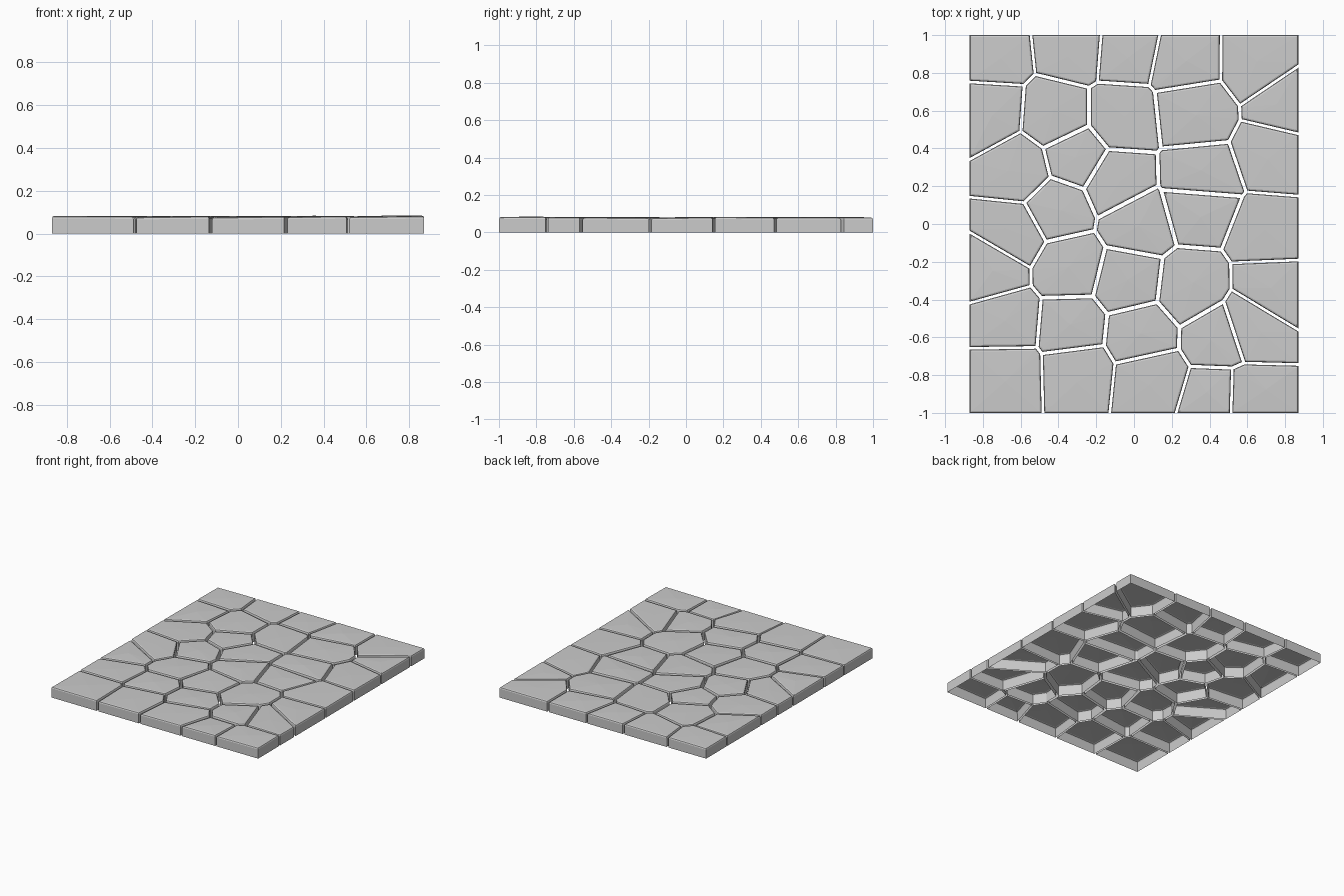
import bpy, bmesh, random
from mathutils import Vector

if "Cube" in bpy.data.objects:
    bpy.data.objects.remove(bpy.data.objects["Cube"])

random.seed(4)
HALF_X, HALF_Y = 0.87, 1.0
HEIGHT, BEVEL = 0.079, 0.011

# Stone centres: the paving pattern is the Voronoi diagram of these points
inner = [(-.410, .562), (-.066, .561), (.312, .601), (-.312, .358), (-.090, .224),
         (.347, .235), (-.410, .081), (.023, .008), (.336, .095), (-.341, -.228),
         (-.034, -.304), (.302, -.344), (-.333, -.545), (.032, -.582), (.447, -.593)]
border = [(-.759, .902), (-.316, .948), (-.042, .926), (.270, .862), (.651, .860),
          (.810, .624), (.751, .373), (.717, -.055), (.729, -.339), (.608, -.540),
          (.598, -.934), (.434, -.929), (.085, -.825), (-.302, -.786), (-.672, -.795),
          (-.676, -.516), (-.754, -.235), (-.646, -.050), (-.612, .285), (-.778, .589)]
sites = [Vector(p) for p in inner + border]


def clip(poly, point, normal):
    """Keep the part of a convex polygon behind a line."""
    out = []
    for a, b in zip(poly, poly[1:] + poly[:1]):
        da, db = (a - point).dot(normal), (b - point).dot(normal)
        if da <= 0:
            out.append(a)
        if da * db < 0:
            out.append(a.lerp(b, da / (da - db)))
    return out


def stone_outline(site, gap):
    """Voronoi cell of a site, pulled back from its neighbours by the gap."""
    poly = [Vector((sx * HALF_X, sy * HALF_Y))
            for sx, sy in ((-1, -1), (1, -1), (1, 1), (-1, 1))]
    for other in sites:
        if other is not site:
            n = (other - site).normalized()
            poly = clip(poly, (site + other) / 2 - n * gap, n)
    # drop corners that nearly coincide
    return [p for i, p in enumerate(poly) if (p - poly[i - 1]).length > 0.012]


def make_stone(name, site, gap):
    outline = stone_outline(site, gap)
    bm = bmesh.new()
    low = [bm.verts.new((p.x, p.y, 0)) for p in outline]
    top = [bm.verts.new((p.x, p.y, HEIGHT)) for p in outline]
    # side walls and top; the underside stays open
    for i in range(len(low)):
        bm.faces.new((low[i - 1], low[i], top[i], top[i - 1]))
    cap = bm.faces.new(top)
    # worn upper rim
    bmesh.ops.bevel(bm, geom=list(cap.edges), offset=BEVEL, segments=2,
                    profile=0.5, affect='EDGES', clamp_overlap=True)
    # slightly uneven top
    cap = max(bm.faces, key=lambda f: f.calc_center_median().z)
    bmesh.ops.poke(bm, faces=[cap], offset=random.uniform(0.001, 0.004))
    tilt = Vector((random.uniform(-.012, .012), random.uniform(-.012, .012)))
    for v in bm.verts:
        if v.co.z > 0.03:
            v.co.z += tilt.dot(v.co.xy - site)
    mesh = bpy.data.meshes.new(name)
    bm.to_mesh(mesh)
    bm.free()
    bpy.context.collection.objects.link(bpy.data.objects.new(name, mesh))


# Paving stones
for i, s in enumerate(sites):
    is_inner = i < len(inner)
    kind = "inner_stone" if is_inner else "border_stone"
    make_stone(f"{kind}_{i + 1:02d}", s, 0.010 if is_inner else 0.007)
